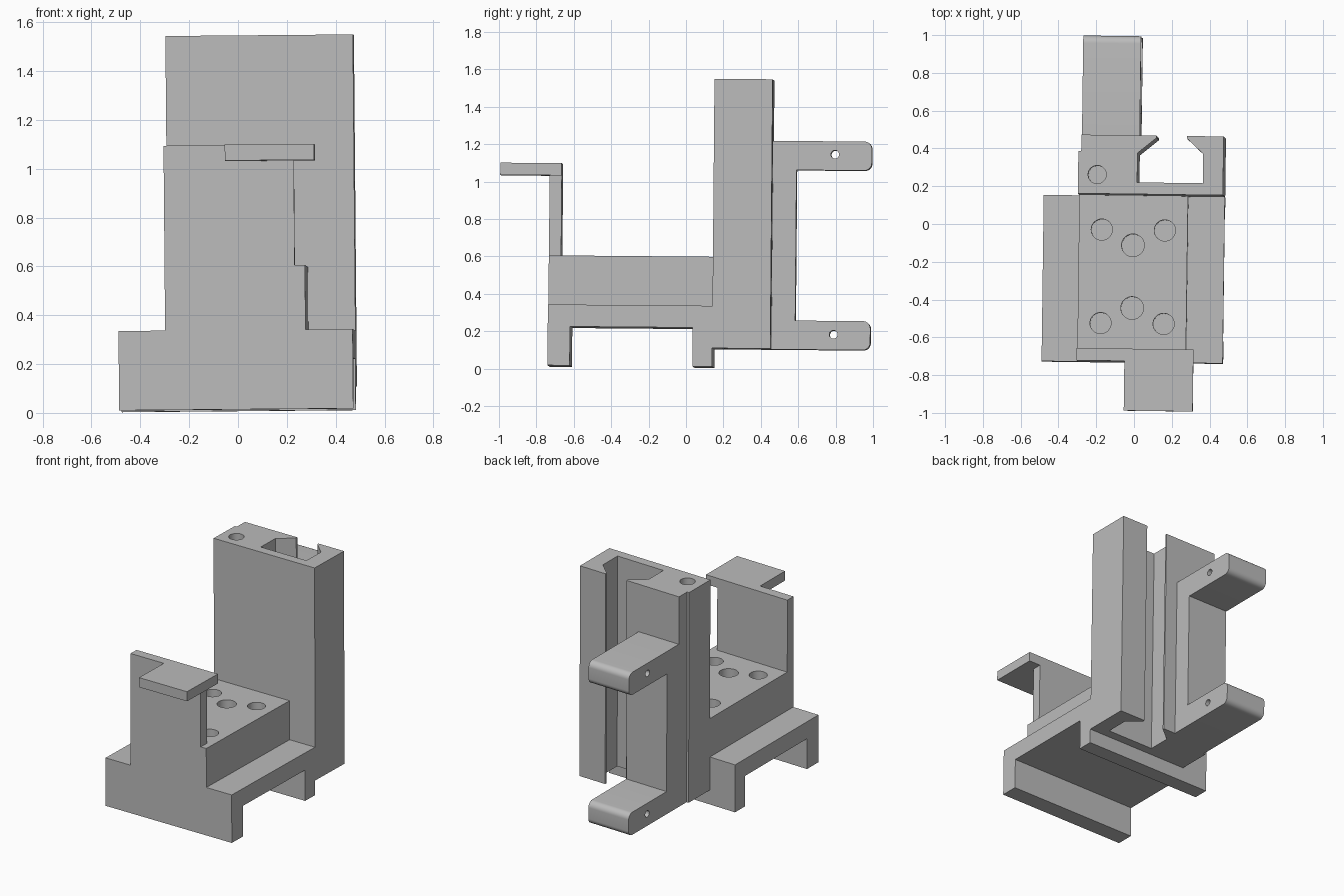
import bpy, bmesh, math
from mathutils import Vector, Matrix, Euler

if "Cube" in bpy.data.objects:
    bpy.data.objects.remove(bpy.data.objects["Cube"])

grey = bpy.data.materials.new("plain grey")
grey.use_nodes = True
grey.diffuse_color = (0.5, 0.5, 0.5, 1)
grey.node_tree.nodes["Principled BSDF"].inputs["Base Color"].default_value = (0.5, 0.5, 0.5, 1)

# The whole bracket sits very slightly skewed
TILT = Euler((-0.0087, -0.0087, -0.0131)).to_matrix().to_4x4()
parts = []


def finish(name, bm):
    bmesh.ops.recalc_face_normals(bm, faces=bm.faces)
    mesh = bpy.data.meshes.new(name)
    bm.to_mesh(mesh)
    bm.free()
    obj = bpy.data.objects.new(name, mesh)
    bpy.context.collection.objects.link(obj)
    return obj


def extrude(name, outline, axis, lo, hi):
    """Extrude a 2D outline along x (outline in y, z) or along z (outline in x, y)."""
    bm = bmesh.new()
    place = (lambda p: (lo, p[0], p[1])) if axis == "x" else (lambda p: (p[0], p[1], lo))
    step = Vector((hi - lo, 0, 0)) if axis == "x" else Vector((0, 0, hi - lo))
    face = bm.faces.new([bm.verts.new(place(p)) for p in outline])
    top = bmesh.ops.extrude_face_region(bm, geom=[face])["geom"]
    bmesh.ops.translate(bm, vec=step, verts=[v for v in top if isinstance(v, bmesh.types.BMVert)])
    obj = finish(name, bm)
    obj.data.materials.append(grey)
    parts.append(obj)
    return obj


def box(name, x, y, z):
    return extrude(name, [(x[0], y[0]), (x[1], y[0]), (x[1], y[1]), (x[0], y[1])], "z", *z)


def drill(obj, centre, radius, length, axis="z"):
    """Cut a round hole centred on a point."""
    bm = bmesh.new()
    turn = Matrix.Rotation(math.pi / 2, 4, "Y") if axis == "x" else Matrix()
    bmesh.ops.create_cone(bm, cap_ends=True, segments=40, radius1=radius, radius2=radius,
                          depth=length, matrix=Matrix.Translation(centre) @ turn)
    cutter = finish("drill_cutter", bm)
    cutter.hide_render = True
    mod = obj.modifiers.new("hole", "BOOLEAN")
    mod.operation, mod.solver, mod.object = "DIFFERENCE", "EXACT", cutter
    bpy.context.view_layer.objects.active = obj
    bpy.ops.object.modifier_apply(modifier=mod.name)
    bpy.data.objects.remove(cutter)


def rounded(outline, corners, r=0.04, steps=8):
    """Round the listed corners of an outline."""
    out = []
    for i, p in enumerate(outline):
        p = Vector(p)
        if i not in corners:
            out.append(p)
            continue
        a = (Vector(outline[i - 1]) - p).normalized()
        b = (Vector(outline[(i + 1) % len(outline)]) - p).normalized()
        c = p + r * (a + b)
        for k in range(steps + 1):
            t = math.pi / 2 * k / steps
            out.append(c - r * (b * math.cos(t) + a * math.sin(t)))
    return out


FRONT, BACK = -0.735, 0.145
LEFT_EDGE = -0.286

# Base saddle with a leg at each end
extrude("base_saddle", [(FRONT, 0.008), (-0.616, 0.008), (-0.616, 0.216), (0.04, 0.216),
                        (0.04, 0.008), (BACK, 0.008), (BACK, 0.333), (FRONT, 0.333)],
        "x", -0.477, 0.482)

# Raised block with six blind holes
block = box("raised_block", (LEFT_EDGE, 0.289), (FRONT, BACK), (0.333, 0.597))
for y_mid, y_side, in ((-0.118, -0.037), (-0.45, -0.532)):
    drill(block, (0.001, y_mid, 0.597), 0.06, 0.4)
    for x in (-0.165, 0.169):
        drill(block, (x, y_side, 0.597), 0.056, 0.4)

# Front plate and its overhanging tab
box("front_plate", (LEFT_EDGE, 0.247), (FRONT, -0.67), (0.597, 1.09))
box("front_tab", (-0.032, 0.333), (-0.998, -0.67), (1.025, 1.09))

# Tall column with a dovetail channel open to the back
column = extrude("column", [(LEFT_EDGE, BACK), (0.482, BACK), (0.482, 0.456), (0.287, 0.456),
                            (0.287, 0.444), (0.375, 0.362), (0.375, 0.207), (0.027, 0.207),
                            (0.027, 0.362), (0.127, 0.444), (0.127, 0.456), (-0.271, 0.456),
                            (-0.271, 0.37), (LEFT_EDGE, 0.37)], "z", 0.107, 1.547)
drill(column, (-0.185, 0.246, 1.547), 0.048, 0.6)

# Rear handle bracket: two rounded arms joined by a spine
arms = [(0.456, 0.107), (0.984, 0.107), (0.984, 0.262), (0.582, 0.262),
        (0.582, 1.067), (0.984, 1.067), (0.984, 1.222), (0.456, 1.222)]
bracket = extrude("rear_arms", rounded(arms, (1, 2, 5, 6)), "x", -0.271, 0.035)
for z in (0.189, 1.152):
    drill(bracket, (-0.118, 0.787, z), 0.022, 0.6, "x")

# Skew everything together and shade
bpy.ops.object.select_all(action="DESELECT")
for obj in parts:
    obj.data.transform(TILT)
    obj.select_set(True)
bpy.context.view_layer.objects.active = parts[0]
bpy.ops.object.shade_smooth_by_angle(angle=math.radians(30))
